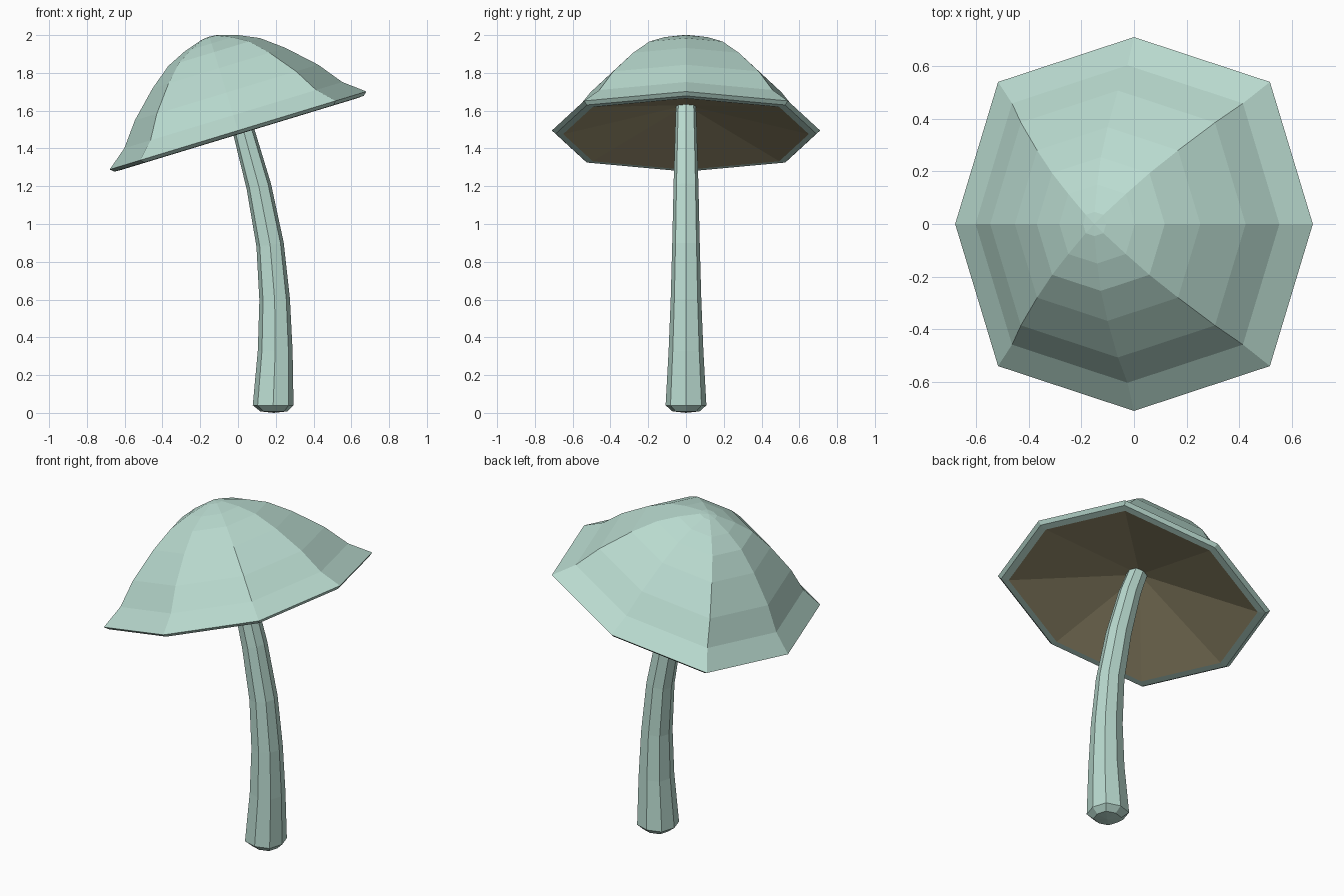
import bpy, bmesh, math
from mathutils import Vector, Matrix

if "Cube" in bpy.data.objects:
    bpy.data.objects.remove(bpy.data.objects["Cube"])


def material(name, rgb):
    m = bpy.data.materials.new(name)
    m.diffuse_color = (*rgb, 1)
    m.use_nodes = True
    m.node_tree.nodes["Principled BSDF"].inputs["Base Color"].default_value = m.diffuse_color
    return m


TEAL = material("pale_teal", (0.49, 0.71, 0.63))
BROWN = material("olive_brown", (0.36, 0.31, 0.18))


def octagon(r):
    # eight-sided section whose diagonal corners stick out a little
    d = 0.76 * r
    return [(r, 0), (d, d), (0, r), (-d, d), (-r, 0), (-d, -d), (0, -r), (d, -d)]


def loft(name, rings, start, end, mat):
    # rings: (radius, matrix); start / end: optional apex points closing the ends
    bm = bmesh.new()
    loops = [[bm.verts.new(m @ Vector((x, y, 0))) for x, y in octagon(r)] for r, m in rings]
    for a, b in zip(loops, loops[1:]):
        for i in range(8):
            j = (i + 1) % 8
            bm.faces.new((a[i], a[j], b[j], b[i]))
    if start is not None:
        v = bm.verts.new(start)
        for i in range(8):
            bm.faces.new((v, loops[0][(i + 1) % 8], loops[0][i]))
    if end is not None:
        v = bm.verts.new(end)
        for i in range(8):
            bm.faces.new((v, loops[-1][i], loops[-1][(i + 1) % 8]))
    me = bpy.data.meshes.new(name)
    bm.to_mesh(me)
    bm.free()
    me.materials.append(mat)
    ob = bpy.data.objects.new(name, me)
    bpy.context.collection.objects.link(ob)
    return ob


# Tilted frame of the cap, centred on its rim
tilt = Matrix.Translation((0, 0, 1.495)) @ Matrix.Rotation(math.radians(-16.9), 4, 'Y')


def cap_rings(profile):
    return [(r, tilt @ Matrix.Translation((0, 0, h))) for r, h in profile]


# Cap: rolled lip, flared rim, dome
dome = [(0.65, -0.02), (0.69, -0.018), (0.71, 0), (0.603, 0.085), (0.507, 0.21),
        (0.368, 0.345), (0.254, 0.434), (0.15, 0.482), (0.046, 0.515)]
loft("cap", cap_rings(dome), None, tilt @ Vector((0, 0, 0.52)), TEAL)

# Underside: shallow hollow cone
loft("cap_underside", cap_rings([(0.65, -0.02)]), tilt @ Vector((0, 0, 0.14)), None, BROWN)

# Stem: tapered octagon swept along a bent path of (x, z, radius)
path = [(0.19, 0.008, 0.072), (0.186, 0.04, 0.108), (0.197, 0.33, 0.092), (0.194, 0.6, 0.081),
        (0.17, 0.89, 0.073), (0.11, 1.2, 0.066), (0.033, 1.48, 0.058), (-0.035, 1.66, 0.052)]
rings = []
for i, (x, z, r) in enumerate(path):
    angle = 0
    if i > 1:
        a, b = path[i - 1], path[min(i + 1, len(path) - 1)]
        angle = math.atan2(b[0] - a[0], b[1] - a[1])
    rings.append((r, Matrix.Translation((x, 0, z)) @ Matrix.Rotation(angle, 4, 'Y')))
loft("stem", rings, Vector((0.19, 0, 0)), Vector((-0.035, 0, 1.66)), TEAL)
